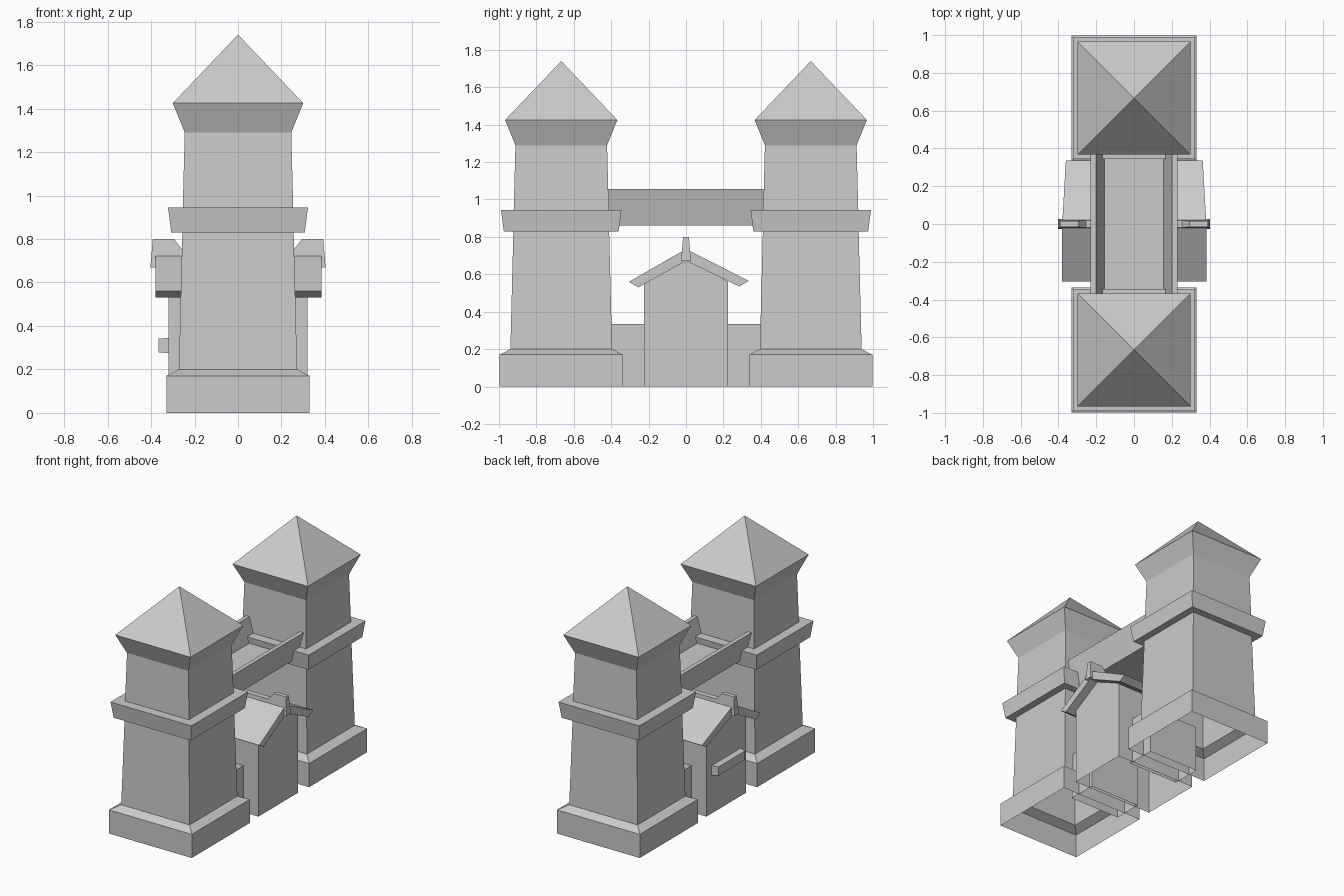
import bpy, bmesh

if "Cube" in bpy.data.objects:
    bpy.data.objects.remove(bpy.data.objects["Cube"])


def finish(name, bm, open_bottom=False):
    bmesh.ops.recalc_face_normals(bm, faces=bm.faces)
    if open_bottom:
        low = [f for f in bm.faces if all(v.co.z < 1e-4 for v in f.verts)]
        bmesh.ops.delete(bm, geom=low, context='FACES')
    me = bpy.data.meshes.new(name)
    bm.to_mesh(me)
    bm.free()
    ob = bpy.data.objects.new(name, me)
    bpy.context.collection.objects.link(ob)
    return ob


def prism(name, pts, a, b, place, open_bottom=False):
    """Sweep a 2D profile from a to b; place(u, v, t) gives the 3D point."""
    bm = bmesh.new()
    rings = [[bm.verts.new(place(u, v, t)) for u, v in pts] for t in (a, b)]
    n = len(pts)
    for r in rings:
        bm.faces.new(r)
    for i in range(n):
        j = (i + 1) % n
        bm.faces.new((rings[0][i], rings[0][j], rings[1][j], rings[1][i]))
    return finish(name, bm, open_bottom)


def tower(name, cy):
    # half width and height of each square ring
    prof = [(0.33, 0), (0.33, 0.17), (0.272, 0.2), (0.256, 0.83),
            (0.307, 0.83), (0.322, 0.945), (0.254, 0.945),
            (0.245, 1.29), (0.30, 1.425)]
    bm = bmesh.new()
    rings = [[bm.verts.new((sx * r, cy + sy * r, z))
              for sx, sy in ((1, 1), (-1, 1), (-1, -1), (1, -1))] for r, z in prof]
    tip = bm.verts.new((0, cy, 1.74))
    bm.faces.new(rings[0])
    for k in range(4):
        m = (k + 1) % 4
        for lo, hi in zip(rings, rings[1:]):
            bm.faces.new((lo[k], lo[m], hi[m], hi[k]))
        bm.faces.new((rings[-1][k], rings[-1][m], tip))
    finish(name, bm, True)


def along_x(u, v, t):
    return (t, u, v)


def along_y(u, v, t):
    return (u, t, v)


# Towers and low walls joining them to the gatehouse
for side, s in (("front", -1), ("back", 1)):
    tower(side + "_tower", s * 0.667)
    prism(side + "_low_wall",
          [(s * 0.2, 0), (s * 0.41, 0), (s * 0.41, 0.335), (s * 0.2, 0.335)],
          -0.2, 0.2, along_x, True)

# Bridge: trough section with flared parapets
half = [(0.18, 0.86), (0.23, 1.055), (0.2, 1.055), (0.155, 0.90)]
prism("bridge", half + [(-x, z) for x, z in reversed(half)], -0.43, 0.43, along_y)

# Gatehouse body with gable
prism("gatehouse", [(-0.225, 0), (0.225, 0), (0.225, 0.56), (0, 0.69), (-0.225, 0.56)],
      -0.32, 0.32, along_x, True)

# Gable roof, slightly narrower at the back eave
prism("roof", [(-0.305, 0.56), (-0.255, 0.53), (0, 0.672), (0.285, 0.535),
               (0.335, 0.565), (0, 0.735)],
      -0.38, 0.383, lambda u, v, t: (t * (0.95 if u > 0.2 else 1), u, v))

# Ridge beam with raised ends, thinner at the top
cap = [(0.403, 0.67), (0.392, 0.8), (0.295, 0.8), (0.255, 0.75)]
prism("ridge_beam", cap + [(-x, z) for x, z in reversed(cap)], -1, 1,
      lambda u, v, t: (u, t * (0.026 - (v - 0.67) * 0.08), v))

# Door bar on the left side
prism("door_bar", [(-0.17, 0.275), (0.17, 0.275), (0.17, 0.345), (-0.17, 0.345)],
      -0.31, -0.365,
      lambda u, v, t: (t, u * (0.88 if t < -0.35 else 1),
                       0.31 + (v - 0.31) * (0.9 if t < -0.35 else 1)))
